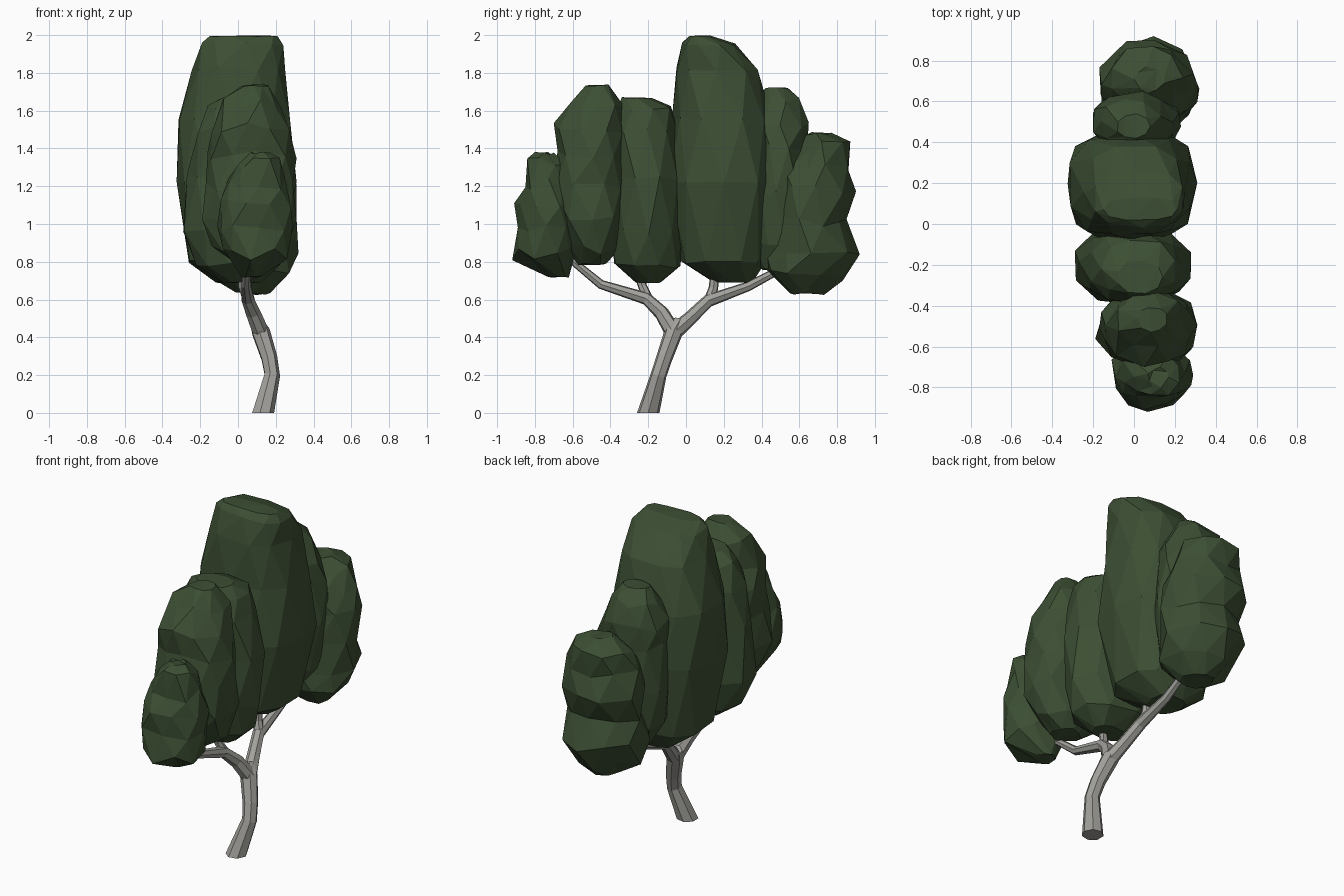
import bpy, bmesh, math, random
from mathutils import Vector

random.seed(7)


def material(name, rgb):
    m = bpy.data.materials.new(name)
    m.diffuse_color = (*rgb, 1)
    return m


LEAF = material("leaf green", (0.046, 0.078, 0.034))
BARK = material("grey bark", (0.36, 0.355, 0.33))


def loft(name, rings, mat):
    """Skin a stack of equal point rings and cap both ends."""
    bm = bmesh.new()
    loops = [[bm.verts.new(p) for p in ring] for ring in rings]
    n = len(loops[0])
    for k, (a, b) in enumerate(zip(loops, loops[1:])):
        for i in range(n):
            j = (i + 1) % n
            if mat is BARK:
                bm.faces.new((a[i], a[j], b[j], b[i]))
            elif k % 2:  # staggered rings: alternate the diagonal
                bm.faces.new((a[i], a[j], b[j]))
                bm.faces.new((a[i], b[j], b[i]))
            else:
                bm.faces.new((a[i], a[j], b[i]))
                bm.faces.new((a[j], b[j], b[i]))
    bm.faces.new(loops[0][::-1])
    bm.faces.new(loops[-1])
    if mat is LEAF:
        bmesh.ops.triangulate(bm, faces=[f for f in bm.faces if len(f.verts) > 3])
    bmesh.ops.recalc_face_normals(bm, faces=bm.faces[:])
    me = bpy.data.meshes.new(name)
    bm.to_mesh(me)
    bm.free()
    me.materials.append(mat)
    ob = bpy.data.objects.new(name, me)
    bpy.context.collection.objects.link(ob)


def fit(values, lo, hi):
    """Stretch values to span exactly lo to hi."""
    a, b = min(values), max(values)
    return [lo + (v - a) / (b - a) * (hi - lo) for v in values]


def clump(name, levels, sides, jitter, power=0.92):
    """Faceted leaf mass; each level is z, x min, x max, y min, y max."""
    rings = []
    for k, (z, x0, x1, y0, y1) in enumerate(levels):
        xs, ys, zs = [], [], []
        for i in range(sides):
            t = math.tau * (i + 0.5 * (k % 2) + random.uniform(-2, 2) * jitter) / sides
            c, s = math.cos(t), math.sin(t)
            r = 1 + random.uniform(-jitter, jitter)
            xs.append(r * math.copysign(abs(c) ** power, c))
            ys.append(r * math.copysign(abs(s) ** power, s))
            end = k in (0, len(levels) - 1)
            zs.append(z + random.uniform(-jitter, jitter) * (0.1 if end else 0.4))
        rings.append(list(zip(fit(xs, x0, x1), fit(ys, y0, y1), zs)))
    loft(name, rings, LEAF)


def limb(name, path, sides=7):
    """Tapered branch; each path point is x, y, z, radius."""
    pts = [Vector(p[:3]) for p in path]
    rings = []
    for k, p in enumerate(pts):
        d = (pts[min(k + 1, len(pts) - 1)] - pts[max(k - 1, 0)]).normalized()
        if k == 0 and p.z == 0:
            d = Vector((0, 0, 1))
        u = Vector((1, 0, 0))
        u = (u - d * u.dot(d)).normalized()
        v = d.cross(u)
        rings.append([p + path[k][3] * (u * math.cos(math.tau * i / sides)
                      + v * math.sin(math.tau * i / sides)) for i in range(sides)])
    loft(name, rings, BARK)


# Trunk and branches
limb("trunk", [(0.13, -0.20, 0, 0.061), (0.18, -0.145, 0.2, 0.043),
               (0.165, -0.115, 0.29, 0.044), (0.12, -0.065, 0.43, 0.05),
               (0.095, -0.035, 0.485, 0.036)])
limb("front_branch", [(0.12, -0.07, 0.43, 0.045), (0.08, -0.13, 0.53, 0.04),
                      (0.05, -0.21, 0.605, 0.034), (0.04, -0.45, 0.68, 0.025),
                      (0.05, -0.62, 0.82, 0.02), (0.06, -0.68, 0.9, 0.012)])
limb("front_twig", [(0.05, -0.20, 0.60, 0.028), (0.025, -0.23, 0.67, 0.024),
                    (0.02, -0.28, 0.8, 0.02)])
limb("back_branch", [(0.12, -0.06, 0.43, 0.045), (0.09, 0.02, 0.50, 0.038),
                     (0.055, 0.12, 0.595, 0.035), (0.045, 0.33, 0.67, 0.026),
                     (0.05, 0.5, 0.76, 0.021), (0.06, 0.6, 0.85, 0.014)])
limb("back_twig", [(0.055, 0.12, 0.59, 0.03), (0.035, 0.145, 0.66, 0.026),
                   (0.03, 0.16, 0.82, 0.022)])

# Leaf masses
clump("tall_centre_leaves", [
    (0.69, -0.12, 0.08, 0.15, 0.35), (0.80, -0.26, 0.22, -0.03, 0.42),
    (1.22, -0.325, 0.31, -0.09, 0.47), (1.55, -0.315, 0.275, -0.075, 0.455),
    (1.82, -0.245, 0.25, -0.05, 0.38), (1.955, -0.19, 0.24, -0.02, 0.26),
    (1.995, -0.15, 0.21, 0.02, 0.13)], 10, 0.025, 0.75)
clump("front_inner_leaves", [
    (0.69, -0.08, 0.12, -0.27, -0.13), (0.78, -0.22, 0.22, -0.38, -0.03),
    (0.96, -0.29, 0.28, -0.395, -0.01), (1.25, -0.27, 0.28, -0.39, -0.01),
    (1.5, -0.21, 0.24, -0.38, -0.04), (1.61, -0.16, 0.20, -0.37, -0.08),
    (1.67, -0.08, 0.14, -0.34, -0.18)], 9, 0.05)
clump("front_middle_leaves", [
    (0.79, -0.02, 0.16, -0.57, -0.42), (0.87, -0.14, 0.25, -0.64, -0.36),
    (1.02, -0.19, 0.31, -0.67, -0.33), (1.2, -0.17, 0.29, -0.70, -0.32),
    (1.36, -0.16, 0.31, -0.68, -0.32), (1.51, -0.14, 0.27, -0.70, -0.32),
    (1.64, -0.08, 0.23, -0.6, -0.33), (1.735, 0.02, 0.16, -0.53, -0.41)], 9, 0.075)
clump("front_outer_leaves", [
    (0.72, 0.02, 0.13, -0.74, -0.62), (0.84, -0.08, 0.26, -0.92, -0.58),
    (0.98, -0.11, 0.29, -0.89, -0.56), (1.11, -0.09, 0.28, -0.91, -0.58),
    (1.21, -0.05, 0.25, -0.85, -0.58), (1.32, 0.0, 0.22, -0.84, -0.63),
    (1.375, 0.07, 0.17, -0.8, -0.7)], 9, 0.085, 1)
clump("back_inner_leaves", [
    (0.76, -0.08, 0.12, 0.40, 0.5), (0.9, -0.19, 0.2, 0.33, 0.6),
    (1.15, -0.2, 0.23, 0.35, 0.64), (1.4, -0.2, 0.22, 0.35, 0.64),
    (1.53, -0.2, 0.19, 0.36, 0.65), (1.65, -0.16, 0.13, 0.38, 0.61),
    (1.72, -0.08, 0.08, 0.42, 0.54)], 9, 0.07)
clump("back_outer_leaves", [
    (0.63, -0.01, 0.17, 0.55, 0.73), (0.73, -0.13, 0.27, 0.43, 0.83),
    (0.86, -0.16, 0.32, 0.42, 0.92), (1.02, -0.16, 0.31, 0.46, 0.85),
    (1.19, -0.17, 0.31, 0.48, 0.90), (1.30, -0.16, 0.29, 0.51, 0.86),
    (1.41, -0.11, 0.24, 0.57, 0.87), (1.48, 0.0, 0.15, 0.64, 0.77)], 9, 0.08, 1)
